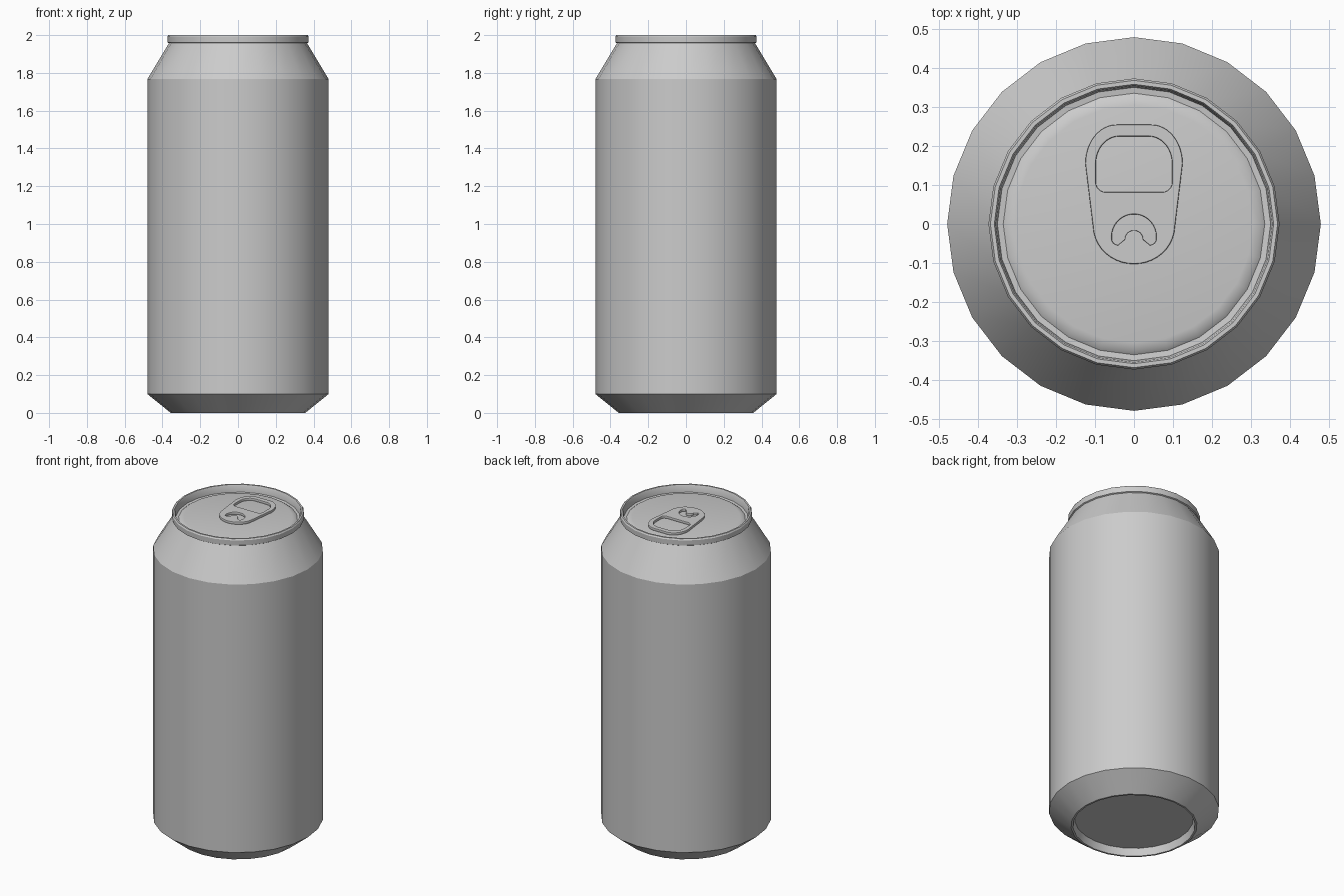
import bpy, bmesh
from math import sin, cos, pi, radians

if "Cube" in bpy.data.objects:
    bpy.data.objects.remove(bpy.data.objects["Cube"])

SIDES = 24


def finish(obj, angle):
    bpy.ops.object.select_all(action='DESELECT')
    bpy.context.view_layer.objects.active = obj
    obj.select_set(True)
    if obj.type == 'CURVE':
        bpy.ops.object.convert(target='MESH')
        obj = bpy.context.object
    bpy.ops.object.shade_smooth_by_angle(angle=radians(angle))
    return obj


def lathe(name, profile, angle=25):
    """Revolve an (r, z) profile around the z axis."""
    bm = bmesh.new()
    verts = [bm.verts.new((r, 0, z)) for r, z in profile]
    edges = [bm.edges.new(pair) for pair in zip(verts, verts[1:])]
    bmesh.ops.spin(bm, geom=verts + edges, cent=(0, 0, 0), axis=(0, 0, 1),
                   angle=2 * pi, steps=SIDES)
    bmesh.ops.remove_doubles(bm, verts=bm.verts, dist=1e-5)
    bmesh.ops.recalc_face_normals(bm, faces=bm.faces)
    mesh = bpy.data.meshes.new(name)
    bm.to_mesh(mesh)
    bm.free()
    obj = bpy.data.objects.new(name, mesh)
    bpy.context.collection.objects.link(obj)
    return finish(obj, angle)


def arc(cx, cy, rx, ry, a0, a1, n=12):
    return [(cx + rx * cos(radians(a0 + (a1 - a0) * i / n)),
             cy + ry * sin(radians(a0 + (a1 - a0) * i / n))) for i in range(n + 1)]


# Can shell: recessed base, foot, body, shoulder, rolled rim and lid
lathe("can_body", [
    (0, 0.045), (0.335, 0.045), (0.345, 0.0), (0.356, 0.0),
    (0.48, 0.1), (0.48, 1.767), (0.366, 1.957),
    (0.373, 1.961), (0.374, 1.992), (0.369, 2.0), (0.359, 2.0),
    (0.355, 1.993), (0.351, 1.956), (0.336, 1.954),
    (0.325, 1.962), (0.305, 1.966), (0, 1.966)])

# Pull tab: outline with a finger hole and a curved slot
outline = (arc(0.045, 0.155, 0.08, 0.1, 0, 90) + arc(-0.045, 0.155, 0.08, 0.1, 90, 180)
           + arc(0, -0.005, 0.105, 0.098, 190, 350, 18))
finger_hole = (arc(0.038, 0.155, 0.06, 0.07, 0, 90) + arc(-0.038, 0.155, 0.06, 0.07, 90, 180)
               + arc(-0.073, 0.107, 0.025, 0.025, 180, 270, 6)
               + arc(0.073, 0.107, 0.025, 0.025, 270, 360, 6))
slot = (arc(0, -0.032, 0.057, 0.057, 0, 180, 18)
        + arc(-0.041, -0.038, 0.016, 0.016, 180, 270, 6)
        + arc(0, -0.04, 0.024, 0.024, 180, 0)
        + arc(0.041, -0.038, 0.016, 0.016, 270, 360, 6))

curve = bpy.data.curves.new("pull_tab", 'CURVE')
curve.dimensions = '2D'
curve.fill_mode = 'BOTH'
for points in (outline, finger_hole, slot):
    spline = curve.splines.new('POLY')
    spline.points.add(len(points) - 1)
    for p, (x, y) in zip(spline.points, points):
        p.co = (x, y, 0, 1)
    spline.use_cyclic_u = True
curve.extrude = 0.005
curve.bevel_depth = 0.003
curve.bevel_resolution = 1
curve.offset = -0.003
tab = bpy.data.objects.new("pull_tab", curve)
bpy.context.collection.objects.link(tab)
tab.location.z = 1.973
finish(tab, 30)
